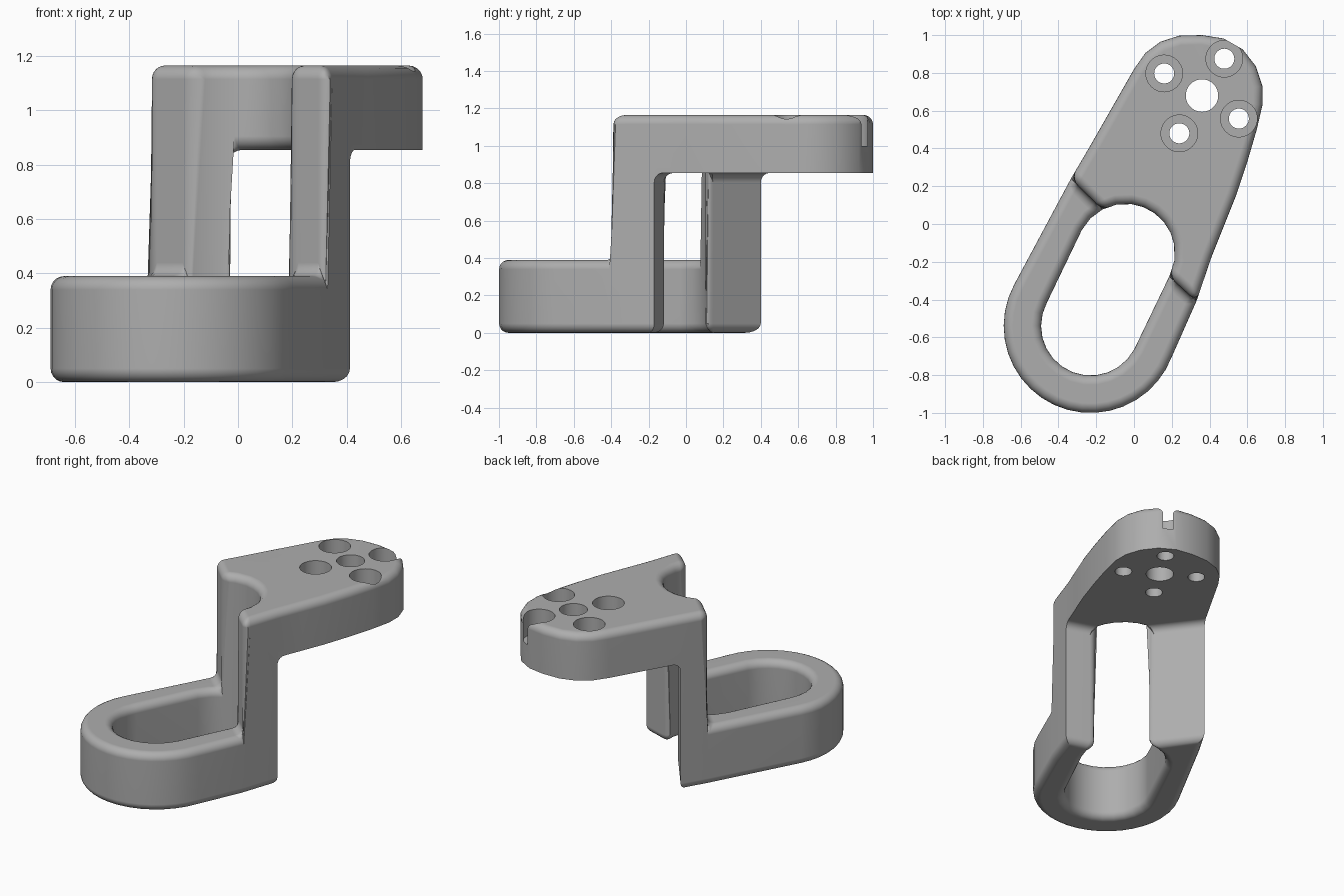
import bpy, bmesh
from math import cos, sin, radians, degrees

cube = bpy.data.objects.get("Cube")
if cube:
    bpy.data.objects.remove(cube)

STEP, UNDER, TOP = 0.39, 0.855, 1.165
FILLET = 0.05
LOOP, SLOT_END, OUTER_R, SLOT_R = (-0.23, -0.54), (-0.045, -0.155), 0.46, 0.262

mat = bpy.data.materials.new("plain grey")
mat.use_nodes = True
mat.diffuse_color = (0.42, 0.42, 0.42, 1)
mat.node_tree.nodes["Principled BSDF"].inputs["Base Color"].default_value = (0.42, 0.42, 0.42, 1)


def arc(c, r, a, b, n):
    angles = [radians(a + (b - a) * i / n) for i in range(n + 1)]
    return [(c[0] + r * cos(t), c[1] + r * sin(t)) for t in angles]


# Plan outlines: loop, two legs and plate share their corner points
front_l, front_r = (-0.334, 0.24), (0.33, -0.41)
back_l, back_r = (-0.24, 0.4), (0.412, -0.17)
loop_outer = [front_l] + arc(LOOP, OUTER_R, 151.5, 339, 20) + [front_r]
leg_r_in = arc(SLOT_END, SLOT_R, 11, -28, 2)
leg_l_in = arc(SLOT_END, SLOT_R, 118, 83, 2)
plate_slot = arc(SLOT_END, SLOT_R, 83, 11, 5)
plate_slot[0], plate_slot[-1] = leg_l_in[-1], leg_r_in[0]
loop_inner = ([leg_r_in[-1]] + arc(LOOP, SLOT_R, 332, 152, 13)
              + arc(SLOT_END, SLOT_R, 152, 135, 1) + [leg_l_in[0]])
plate_outer = [back_r, (0.48, 0), (0.54, 0.15), (0.6, 0.33), (0.65, 0.5), (0.68, 0.63),
               (0.68, 0.73), (0.645, 0.835), (0.575, 0.925), (0.475, 0.982), (0.36, 1),
               (0.24, 0.997), (0.14, 0.965), (0.06, 0.905), (0, 0.82), back_l]

# Levels where a wall corner needs an extra point
marks = {p: STEP for p in (front_l, front_r, leg_l_in[0], leg_r_in[-1])}
marks.update({p: UNDER for p in (back_l, back_r, leg_l_in[-1], leg_r_in[0])})

bm = bmesh.new()
cache = {}


def vert(p, z):
    key = (round(p[0], 4), round(p[1], 4), z)
    if key not in cache:
        cache[key] = bm.verts.new((p[0], p[1], z))
    return cache[key]


def cap(points, z):
    bm.faces.new([vert(p, z) for p in points])


def column(p, z0, z1):
    mid = [marks[p]] if p in marks and z0 < marks[p] < z1 else []
    return [vert(p, z) for z in [z0] + mid + [z1]]


def wall(chain, z0, z1):
    for p, q in zip(chain, chain[1:]):
        bm.faces.new(column(p, z0, z1) + column(q, z0, z1)[::-1])


# Horizontal faces
cap(loop_outer + loop_inner, STEP)
cap([back_l] + loop_outer + [back_r] + leg_r_in + loop_inner[1:] + leg_l_in[1:], 0)
cap([front_l] + leg_l_in + plate_slot[1:] + leg_r_in[1:] + [front_r] + plate_outer, TOP)
cap(plate_slot + plate_outer, UNDER)

# Vertical faces
for chain in (loop_outer, loop_inner):
    wall(chain, 0, STEP)
for chain in ([front_l, back_l], [front_r, back_r], leg_l_in, leg_r_in):
    wall(chain, 0, TOP)
for chain in (plate_outer, plate_slot):
    wall(chain, UNDER, TOP)
for chain in ([front_l, leg_l_in[0]], [front_r, leg_r_in[-1]]):
    wall(chain, STEP, TOP)
for chain in ([back_l, leg_l_in[-1]], [back_r, leg_r_in[0]]):
    wall(chain, 0, UNDER)
bmesh.ops.recalc_face_normals(bm, faces=bm.faces)

# Round all edges except the lower plate rim and the legs' outer back edges
crisp = {vert(p, z) for p in plate_outer for z in (0, UNDER)
         if z == UNDER or p in (back_l, back_r)}
soft = [e for e in bm.edges if len(e.link_faces) == 2
        and degrees(e.calc_face_angle()) > 28
        and not (e.verts[0] in crisp and e.verts[1] in crisp)]
bmesh.ops.bevel(bm, geom=soft, offset=FILLET, segments=5, profile=0.5,
                affect='EDGES', clamp_overlap=False)
bmesh.ops.recalc_face_normals(bm, faces=bm.faces)
mesh = bpy.data.meshes.new("stepped_bracket")
bm.to_mesh(mesh)
bm.free()
mesh.materials.append(mat)
body = bpy.data.objects.new("stepped_bracket", mesh)
bpy.context.collection.objects.link(body)
bpy.context.view_layer.objects.active = body
body.select_set(True)


def drill(x, y, r, z0, z1):
    bpy.ops.mesh.primitive_cylinder_add(vertices=40, radius=r, depth=z1 - z0,
                                        location=(x, y, (z0 + z1) / 2))
    cutter = bpy.context.object
    cutter.hide_render = True
    cutter.data.materials.append(mat)
    bpy.context.view_layer.objects.active = body
    mod = body.modifiers.new("hole", 'BOOLEAN')
    mod.operation, mod.solver, mod.object = 'DIFFERENCE', 'EXACT', cutter
    bpy.ops.object.modifier_apply(modifier=mod.name)
    bpy.data.objects.remove(cutter)


# Centre hole and four counterbored screw holes
drill(0.36, 0.68, 0.086, 0.7, 1.3)
for x, y in ((0.16, 0.797), (0.478, 0.875), (0.555, 0.558), (0.24, 0.48)):
    drill(x, y, 0.053, 0.7, 1.3)
    drill(x, y, 0.097, 1.0, 1.3)

bpy.ops.object.select_all(action='DESELECT')
body.select_set(True)
bpy.context.view_layer.objects.active = body
bpy.ops.object.shade_smooth_by_angle(angle=radians(32))
normals = body.modifiers.new("even_normals", 'WEIGHTED_NORMAL')
normals.keep_sharp = True
